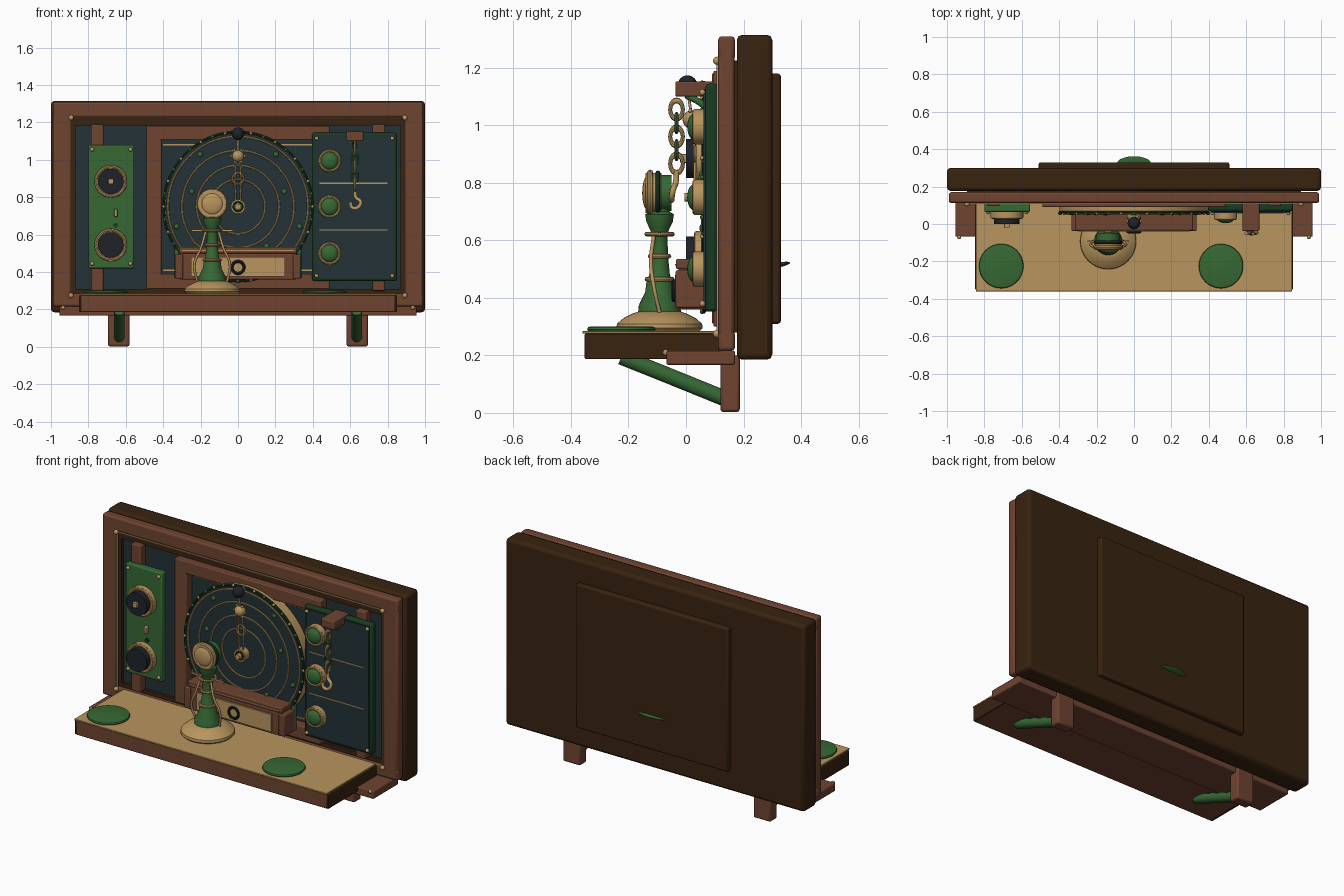
import bpy, math
from mathutils import Vector

cube = bpy.data.objects.get("Cube")
if cube:
    bpy.data.objects.remove(cube, do_unlink=True)


def material(name, *rgb):
    lin = [((c / 255 + 0.055) / 1.055) ** 2.4 for c in rgb] + [1]
    m = bpy.data.materials.new(name)
    m.use_nodes = True
    m.diffuse_color = lin
    m.node_tree.nodes["Principled BSDF"].inputs["Base Color"].default_value = lin
    return m


BROWN = material("red brown wood", 110, 67, 48)
DARK = material("dark wood", 56, 35, 16)
BRASS = material("brass", 184, 149, 94)
GREEN = material("green", 54, 104, 52)
DEEP = material("deep green", 24, 58, 34)
TEAL = material("dark teal", 35, 50, 54)
BLACK = material("blue black", 30, 35, 40)


def finish(name, mat, smooth=True):
    o = bpy.context.object
    o.name = name
    o.data.materials.append(mat)
    if smooth:
        bpy.ops.object.shade_smooth_by_angle(angle=math.radians(35))
    return o


def box(name, xs, ys, zs, mat, bevel=0.006):
    lo, hi = Vector((xs[0], ys[0], zs[0])), Vector((xs[1], ys[1], zs[1]))
    bpy.ops.mesh.primitive_cube_add(size=1, location=(lo + hi) / 2)
    o = bpy.context.object
    o.scale = hi - lo
    bpy.ops.object.transform_apply(location=False, rotation=False, scale=True)
    if bevel:
        b = o.modifiers.new("edge", 'BEVEL')
        b.width, b.segments = bevel, 2
    return finish(name, mat)


def disc(name, x, z, r, y0, y1, mat, sides=40):
    # round part facing the front
    bpy.ops.mesh.primitive_cylinder_add(vertices=sides, radius=r, depth=abs(y1 - y0),
                                        location=(x, (y0 + y1) / 2, z), rotation=(math.pi / 2, 0, 0))
    return finish(name, mat)


def ring(name, loc, r, thick, mat, rot=(math.pi / 2, 0, 0), scale=(1, 1, 1), seg=48):
    bpy.ops.mesh.primitive_torus_add(location=loc, rotation=rot, major_radius=r, minor_radius=thick,
                                     major_segments=seg, minor_segments=8)
    bpy.context.object.scale = scale
    return finish(name, mat)


def ball(name, loc, r, mat, scale=(1, 1, 1)):
    bpy.ops.mesh.primitive_uv_sphere_add(segments=20, ring_count=12, radius=r, location=loc)
    bpy.context.object.scale = scale
    return finish(name, mat)


def tube(name, pts, r, mat):
    c = bpy.data.curves.new(name, 'CURVE')
    c.dimensions = '3D'
    c.bevel_depth, c.bevel_resolution, c.use_fill_caps = r, 3, True
    s = c.splines.new('BEZIER')
    s.bezier_points.add(len(pts) - 1)
    for p, co in zip(s.bezier_points, pts):
        p.co = co
        p.handle_left_type = p.handle_right_type = 'AUTO'
    c.materials.append(mat)
    o = bpy.data.objects.new(name, c)
    bpy.context.collection.objects.link(o)
    return o


def lathe(name, x, y, profile, mat, n=36):
    verts = [(x + r * math.cos(2 * math.pi * k / n), y + r * math.sin(2 * math.pi * k / n), z)
             for r, z in profile for k in range(n)]
    faces = [(i * n + k, i * n + (k + 1) % n, (i + 1) * n + (k + 1) % n, (i + 1) * n + k)
             for i in range(len(profile) - 1) for k in range(n)]
    faces += [tuple(reversed(range(n))), tuple(range(len(verts) - n, len(verts)))]
    me = bpy.data.meshes.new(name)
    me.from_pydata(verts, [], faces)
    o = bpy.data.objects.new(name, me)
    bpy.context.collection.objects.link(o)
    bpy.ops.object.select_all(action='DESELECT')
    o.select_set(True)
    bpy.context.view_layer.objects.active = o
    return finish(name, mat)


# case, rear hatch and rear pull
box("case", (-1, 1), (.177, .30), (.185, 1.315), DARK, .018)
box("rear_hatch", (-.51, .51), (.29, .33), (.31, 1.18), DARK, .01)
pull = ball("rear_pull", (0, .325, .515), .09, GREEN, (1, .42, .09))
pull.rotation_euler.x = .2

# front frame with its lining and trim
box("frame_top", (-.99, .99), (.112, .17), (1.225, 1.31), BROWN, .012)
box("frame_bottom", (-.99, .99), (.112, .17), (.215, .285), BROWN, .012)
for side, s in (("right", -1), ("left", 1)):
    box("frame_" + side, sorted((s * .89, s * .99)), (.112, .168), (.215, 1.305), BROWN, .012)
    box("lining_" + side, sorted((s * .87, s * .892)), (.13, .18), (.28, 1.225), DARK, 0)
    box("trim_" + side, sorted((s * .889, s * .895)), (.106, .12), (.275, 1.225), BRASS, 0)
    box("post_" + side, sorted((s * .72, s * .785)), (.095, .15), (.3, 1.19), BROWN)
    for z in (.275, 1.225):
        ball("frame_stud", (s * .892, .108, z), .014, BRASS)
box("lining_top", (-.89, .89), (.13, .18), (1.183, 1.226), DARK, 0)
box("lining_bottom", (-.89, .89), (.13, .18), (.28, .31), DARK, 0)
box("trim_top", (-.892, .892), (.106, .12), (1.223, 1.229), BRASS, 0)
box("back_panel", (-.88, .88), (.145, .18), (.29, 1.2), TEAL, 0)

# central surround
box("surround_top", (-.49, .49), (.09, .15), (1.105, 1.182), BROWN)
box("surround_bottom", (-.49, .49), (.09, .15), (.31, .39), BROWN)
for s in (-1, 1):
    box("surround_side", sorted((s * .41, s * .49)), (.09, .15), (.31, 1.18), BROWN)
for z in (1.08, .41):
    box("surround_line", (-.4, .4), (.138, .146), (z - .004, z + .004), BRASS, 0)

# dial with rings, marks, hub and pointer
disc("dial_rim", 0, .75, .398, .065, .13, BRASS, 72)
disc("dial_face", 0, .75, .39, .058, .066, TEAL, 72)
ring("dial_edge", (0, .062, .75), .398, .007, DEEP, seg=72)
for r in (.375, .3, .22, .145):
    ring("dial_ring", (0, .057, .75), r, .005, BRASS, seg=64)
for k in range(36):
    a = math.tau * k / 36
    ball("rim_bead", (.398 * math.cos(a), .056, .75 + .398 * math.sin(a)), .008, GREEN if k % 2 else BRASS)
for k in range(10):
    a = math.tau * (k + .5) / 10
    r = .345 if k % 2 else .26
    ball("dial_mark", (r * math.cos(a), .055, .75 + r * math.sin(a)), .014, GREEN, (1, .6, 1))
disc("hub", 0, .75, .038, .015, .06, BRASS)
ring("hub_ring", (0, .015, .75), .024, .005, DEEP)
disc("hub_cap", 0, .75, .015, -.005, .02, BRASS)
for s in (-1, 1):
    tube("pointer_wire", [(s * .012, .03, .78), (s * .016, .03, .9), (s * .006, .02, 1.02), (0, .005, 1.13)], .005, BRASS)
ring("pointer_loop", (0, .03, .9), .03, .006, BRASS, seg=24)
ball("pointer_weight", (0, .02, 1.02), .032, BRASS)
for k in range(6):
    a = math.tau * k / 6
    ball("weight_stud", (.036 * math.cos(a), .015, 1.02 + .036 * math.sin(a)), .007, BRASS)
ball("pointer_knob", (0, .005, 1.14), .034, BLACK)
tube("knob_stem", [(0, .005, 1.14), (0, .06, 1.14), (0, .11, 1.14)], .009, BRASS)

# drawer unit below the dial
box("drawer_case", (-.31, .31), (-.03, .11), (.36, .5), BROWN)
box("drawer_lid", (-.315, .315), (-.035, .1), (.5, .535), BROWN)
for s in (-1, 1):
    box("drawer_cheek", sorted((s * .295, s * .335)), (-.037, .08), (.365, .495), BROWN)
    tube("drawer_pipe", [(s * .325, .07, .37), (s * .325, .07, .44), (s * .325, .07, .53)], .014, GREEN)
box("drawer_line", (-.3, .3), (-.039, -.033), (.513, .518), BRASS, 0)
box("drawer_plate", (-.25, .25), (-.039, -.03), (.375, .48), BRASS, 0)
ring("drawer_ring", (0, -.042, .425), .032, .008, BLACK, seg=32)

# left cabinet with three knobs
box("cabinet", (.395, .85), (.068, .11), (.352, 1.145), DEEP, .012)
box("cabinet_face", (.415, .832), (.06, .07), (.37, 1.127), TEAL, 0)
for z in (.875, .625):
    box("cabinet_line", (.435, .8), (.056, .061), (z - .003, z + .003), BRASS, 0)
for z in (.995, .75, .5):
    disc("cabinet_knob_base", .49, z, .062, .03, .065, BRASS)
    ring("cabinet_knob_bead", (.49, .03, z), .053, .008, BRASS)
    ball("cabinet_knob", (.49, .03, z), .047, GREEN, (1, .55, 1))
for x in (.42, .825):
    for z in (.38, 1.115):
        ball("cabinet_stud", (x, .058, z), .011, BRASS)

# arm, chain and hook
box("chain_arm", (.58, .67), (-.037, .11), (1.1, 1.153), BROWN)
tube("arm_brace", [(.625, .0, 1.105), (.625, .04, 1.085), (.625, .075, 1.06)], .012, GREEN)
for k in range(5):
    flat = k % 2 == 0
    ring("chain_link", (.625, -.033, 1.055 - .047 * k), .022, .007, BRASS if flat else GREEN,
         (0, math.pi / 2, 0) if flat else (math.pi / 2, 0, 0),
         (1.45, 1, 1) if flat else (.8, 1.35, 1), 20)
tube("hook", [(.625, -.033, .84), (.63, -.036, .8), (.655, -.045, .775), (.64, -.05, .745),
              (.61, -.05, .745), (.6, -.05, .775)], .01, BRASS)

# right control plate with two dials
box("control_plate", (-.8, -.555), (.065, .11), (.42, 1.08), GREEN, .008)
for z in (.885, .545):
    disc("control_base", -.68, z, .088, .035, .07, BRASS)
    ring("control_bead", (-.68, .037, z), .079, .009, BRASS)
    disc("control_knob", -.68, z, .068, .0, .05, BLACK)
box("control_key", (-.695, -.665), (-.02, .005), (.87, .9), BRASS, .003)
box("control_switch", (-.663, -.645), (.045, .07), (.695, .738), BRASS, .004)
disc("control_socket", -.654, .65, .012, .058, .07, DEEP)
for x in (-.78, -.575):
    for z in (.445, 1.055):
        ball("control_stud", (x, .063, z), .011, BRASS)

# shelf, ledge, legs and braces
box("shelf", (-.84, .84), (-.353, .15), (.187, .276), BROWN, .006)
box("shelf_top", (-.845, .845), (-.36, .112), (.276, .285), BRASS, .002)
for s in (-1, 1):
    box("shelf_end", sorted((s * .838, s * .85)), (-.35, .115), (.187, .275), DARK, .004)
box("ledge", (-.955, .955), (-.068, .17), (.167, .216), BROWN, .006)
for s in (-1, 1):
    ball("ledge_stud", (s * .935, -.07, .21), .011, BRASS)
    box("leg", sorted((s * .58, s * .695)), (.12, .187), (.003, .2), BROWN, .01)
    tube("leg_brace", [(s * .635, -.225, .195), (s * .635, -.05, .125), (s * .635, .135, .05)], .029, GREEN)
for x in (-.71, .465):
    lathe("shelf_pad", x, -.225, [(.115, .284), (.119, .29), (.116, .298), (.105, .301)], GREEN, 48)

# standing speaker on a turned stem
X, Y = -.138, -.092
lathe("stand_base", X, Y, [(.14, .285), (.15, .295), (.148, .31), (.125, .33), (.095, .345), (.075, .352)], BRASS, 48)
lathe("stand_stem", X, Y, [(.075, .345), (.072, .375), (.05, .42), (.045, .46), (.036, .48), (.03, .54),
                           (.027, .62), (.034, .64), (.046, .665), (.05, .69), (.035, .7), (.026, .75)], GREEN)
for r, z in ((.044, .465), (.033, .545), (.045, .622)):
    ring("stand_collar", (X, Y, z), r, .008, BRASS, (0, 0, 0))
disc("speaker_back", X, .765, .062, -.115, -.05, GREEN)
disc("speaker_body", X, .765, .07, -.14, -.085, BRASS)
ring("speaker_rim", (X, -.125, .765), .07, .011, BRASS)
ring("speaker_seal", (X, -.098, .765), .069, .009, DEEP)
ball("speaker_face", (X, -.135, .765), .058, BRASS, (1, .3, 1))
box("stand_crossbar", (X - .11, X + .11), (Y - .005, Y + .005), (.617, .627), BRASS, 0)
for s in (-1, 1):
    tube("stand_cord", [(X + s * .035, Y - .02, .615), (X + s * .06, Y - .03, .53),
                        (X + s * .095, Y - .02, .44), (X + s * .08, Y, .35)], .007, BRASS)
